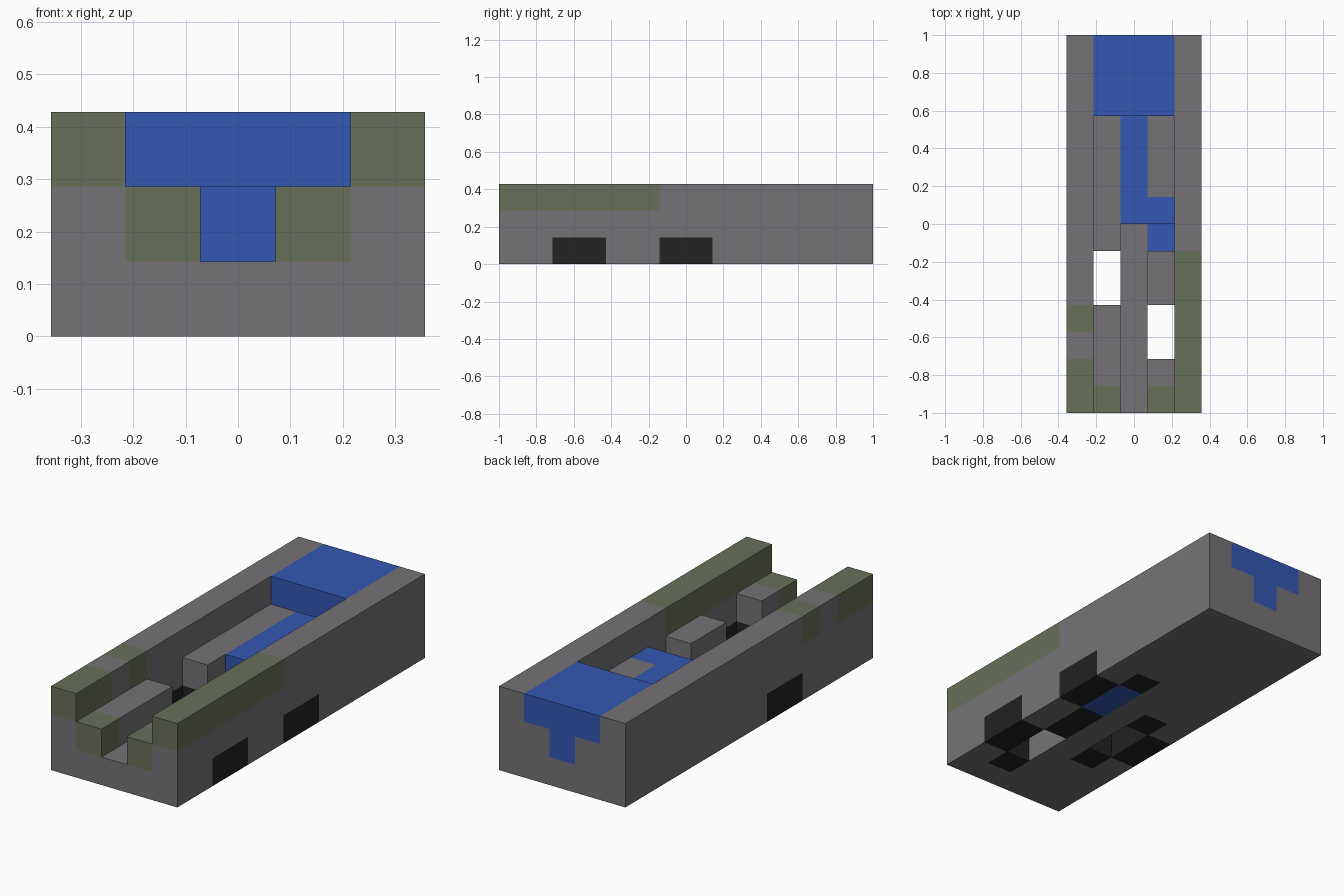
import bpy
import bmesh
from math import radians
from mathutils import Vector

cube = bpy.data.objects.get("Cube")
if cube:
    bpy.data.objects.remove(cube, do_unlink=True)

UNIT = 2 / 14                      # the model is 5 x 14 x 3 blocks
ORIGIN = Vector((-2.5, -7, 0))


def make_material(name, color):
    mat = bpy.data.materials.new(name)
    mat.use_nodes = True
    mat.diffuse_color = (*color, 1)
    mat.node_tree.nodes["Principled BSDF"].inputs["Base Color"].default_value = (*color, 1)
    return mat


GREY = make_material("stone grey", (0.178, 0.171, 0.181))
GREEN = make_material("moss green", (0.136, 0.162, 0.098))
BLUE = make_material("blue", (0.034, 0.095, 0.445))
BLACK = make_material("black", (0.016, 0.016, 0.016))

blocks = {}                        # block position -> part name
part_material = {}


def fill(name, mat, xs, ys, zs):
    """Fill inclusive block ranges with a part, replacing what was there."""
    part_material[name] = mat
    for x in range(xs[0], xs[1] + 1):
        for y in range(ys[0], ys[1] + 1):
            for z in range(zs[0], zs[1] + 1):
                blocks[x, y, z] = name


def carve(x, ys, zs):
    """Remove a column of blocks."""
    for y in range(ys[0], ys[1] + 1):
        for z in range(zs[0], zs[1] + 1):
            blocks.pop((x, y, z), None)


# Base, side rails and the inner ledges
fill("base", GREY, (0, 4), (0, 13), (0, 0))
fill("right_rail", GREY, (0, 0), (0, 13), (1, 2))
fill("left_rail", GREY, (4, 4), (0, 13), (1, 2))
fill("right_front_ledge", GREY, (1, 1), (1, 3), (1, 1))
fill("right_rear_ledge", GREY, (1, 1), (6, 13), (1, 1))
fill("left_front_ledge", GREY, (3, 3), (1, 1), (1, 1))
fill("left_middle_ledge", GREY, (3, 3), (4, 5), (1, 1))
fill("left_rear_ledge", GREY, (3, 3), (8, 13), (1, 1))

# Green caps
fill("left_rail_cap", GREEN, (4, 4), (0, 5), (2, 2))
fill("right_rail_front_cap", GREEN, (0, 0), (0, 1), (2, 2))
fill("right_rail_rear_cap", GREEN, (0, 0), (3, 3), (2, 2))
fill("right_ledge_tip", GREEN, (1, 1), (0, 0), (1, 1))
fill("left_ledge_tip", GREEN, (3, 3), (0, 0), (1, 1))

# Blue rear block, spine and the step down to the floor
fill("rear_block", BLUE, (1, 3), (11, 13), (2, 2))
fill("spine", BLUE, (2, 2), (7, 13), (1, 1))
fill("spine_branch", BLUE, (3, 3), (7, 7), (1, 1))
fill("floor_step", BLUE, (3, 3), (6, 7), (0, 0))

# Black side openings with a foot before and after each
for label, outer, inner, start in (("left_front", 4, 3, 2),
                                   ("left_middle", 4, 3, 6),
                                   ("right", 0, 1, 4)):
    fill(label + "_side_block", BLACK, (outer, outer), (start, start + 1), (0, 0))
    for end, y in (("front", start - 1), ("rear", start + 2)):
        fill(f"{label}_{end}_foot", BLACK, (inner, inner), (y, y), (0, 0))

# Open shafts through the floor
carve(1, (4, 5), (0, 1))
carve(3, (2, 3), (0, 1))


def build(name):
    """Make one part from the block faces that touch open air."""
    bm = bmesh.new()
    for cell in [c for c, part in blocks.items() if part == name]:
        corner = Vector(cell) + ORIGIN
        for axis in range(3):
            for side in (0, 1):
                neighbour = list(cell)
                neighbour[axis] += 2 * side - 1
                if tuple(neighbour) in blocks:
                    continue
                n, u, v = (Vector([float(k == (axis + s) % 3) for k in range(3)])
                           for s in range(3))
                start = corner + n * side
                quad = [start, start + u, start + u + v, start + v]
                if not side:
                    quad.reverse()
                bm.faces.new([bm.verts.new(p * UNIT) for p in quad])
    bmesh.ops.remove_doubles(bm, verts=bm.verts, dist=0.001)
    bmesh.ops.dissolve_limit(bm, angle_limit=radians(1),
                             verts=bm.verts, edges=bm.edges)
    mesh = bpy.data.meshes.new(name)
    bm.to_mesh(mesh)
    bm.free()
    mesh.materials.append(part_material[name])
    bpy.context.collection.objects.link(bpy.data.objects.new(name, mesh))


for part in sorted(set(blocks.values())):
    build(part)
